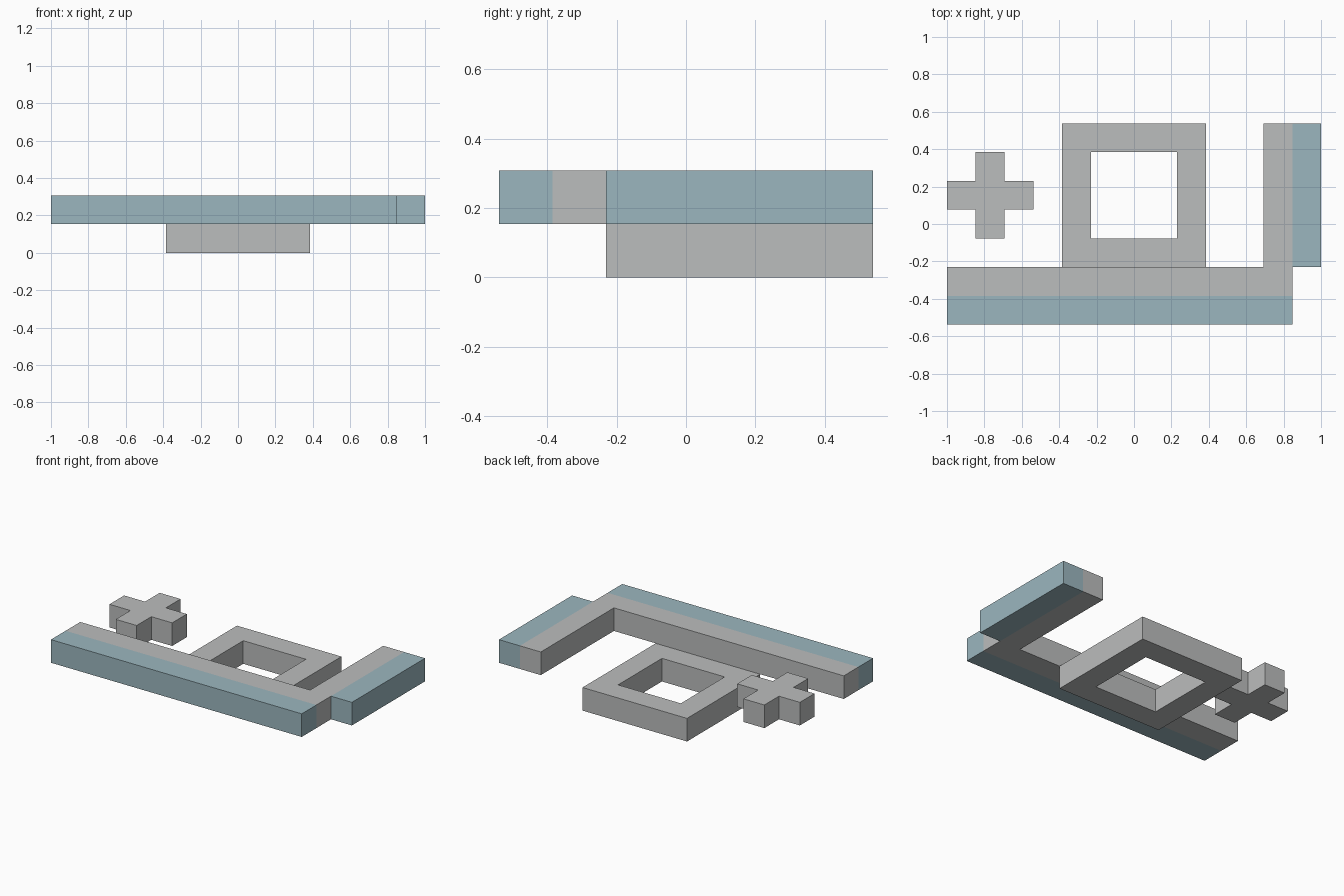
import bpy, bmesh
from mathutils import Vector

U = 2 / 13  # one module of the plan

cube = bpy.data.objects.get("Cube")
if cube:
    bpy.data.objects.remove(cube, do_unlink=True)


def make_material(name, rgb):
    mat = bpy.data.materials.new(name)
    mat.use_nodes = True
    colour = (*rgb, 1)
    mat.diffuse_color = colour
    mat.node_tree.nodes["Principled BSDF"].inputs["Base Color"].default_value = colour
    return mat


GREY = make_material("warm grey", (0.50, 0.51, 0.51))
BLUE = make_material("pale blue", (0.33, 0.47, 0.52))


def slab(name, outline, level, cuts=(), is_blue=lambda c: False):
    """Extrude a plan outline one module high; split it where colours meet."""
    bm = bmesh.new()
    base = bm.faces.new([bm.verts.new((x, y, level)) for x, y in outline])
    top = bmesh.ops.extrude_face_region(bm, geom=[base], use_keep_orig=True)["geom"]
    bmesh.ops.translate(bm, vec=(0, 0, 1),
                        verts=[v for v in top if isinstance(v, bmesh.types.BMVert)])
    for axis, pos in cuts:
        normal = Vector((axis == "x", axis == "y", 0))
        bmesh.ops.bisect_plane(bm, geom=bm.verts[:] + bm.edges[:] + bm.faces[:],
                               plane_co=normal * pos, plane_no=normal)
    bmesh.ops.recalc_face_normals(bm, faces=bm.faces)
    for f in bm.faces:
        f.material_index = int(is_blue(f.calc_center_median()))
    bmesh.ops.scale(bm, vec=(U, U, U), verts=bm.verts)
    mesh = bpy.data.meshes.new(name)
    bm.to_mesh(mesh)
    bm.free()
    mesh.materials.append(GREY)
    mesh.materials.append(BLUE)
    obj = bpy.data.objects.new(name, mesh)
    bpy.context.collection.objects.link(obj)
    return obj


# L-shaped wall with a blue outer half on each leg
slab("corner_wall",
     [(-6.5, -3.5), (5.5, -3.5), (5.5, -1.5), (6.5, -1.5),
      (6.5, 3.5), (4.5, 3.5), (4.5, -1.5), (-6.5, -1.5)], 1,
     [("x", 5.5), ("y", -2.5)],
     lambda c: c.x > 5.49 and c.y > -1.51 or c.y < -2.51)

# Cross with a blue centre
px, py = -5, 1
quarter = [(1.5, -0.5), (1.5, 0.5), (0.5, 0.5)]
cross = []
for _ in range(4):
    cross += [(px + x, py + y) for x, y in quarter]
    quarter = [(-y, x) for x, y in quarter]
slab("cross", cross, 1,
     [(a, p + s) for a, p in (("x", px), ("y", py)) for s in (-0.5, 0.5)],
     lambda c: abs(c.x - px) < 0.1 and abs(c.y - py) < 0.1)

# Square ring on the ground: a grid with its middle removed, given thickness
bm = bmesh.new()
cy = 1
rim = [[bm.verts.new((sx * r * U, (cy + sy * r) * U, 0))
        for sx, sy in ((-1, -1), (1, -1), (1, 1), (-1, 1))] for r in (2.5, 1.5)]
faces = [bm.faces.new((rim[0][i], rim[0][i - 3], rim[1][i - 3], rim[1][i]))
         for i in range(4)]
top = bmesh.ops.extrude_face_region(bm, geom=faces, use_keep_orig=True)["geom"]
bmesh.ops.translate(bm, vec=(0, 0, U),
                    verts=[v for v in top if isinstance(v, bmesh.types.BMVert)])
bmesh.ops.recalc_face_normals(bm, faces=bm.faces)
mesh = bpy.data.meshes.new("square_ring")
bm.to_mesh(mesh)
bm.free()
mesh.materials.append(GREY)
bpy.context.collection.objects.link(bpy.data.objects.new("square_ring", mesh))
